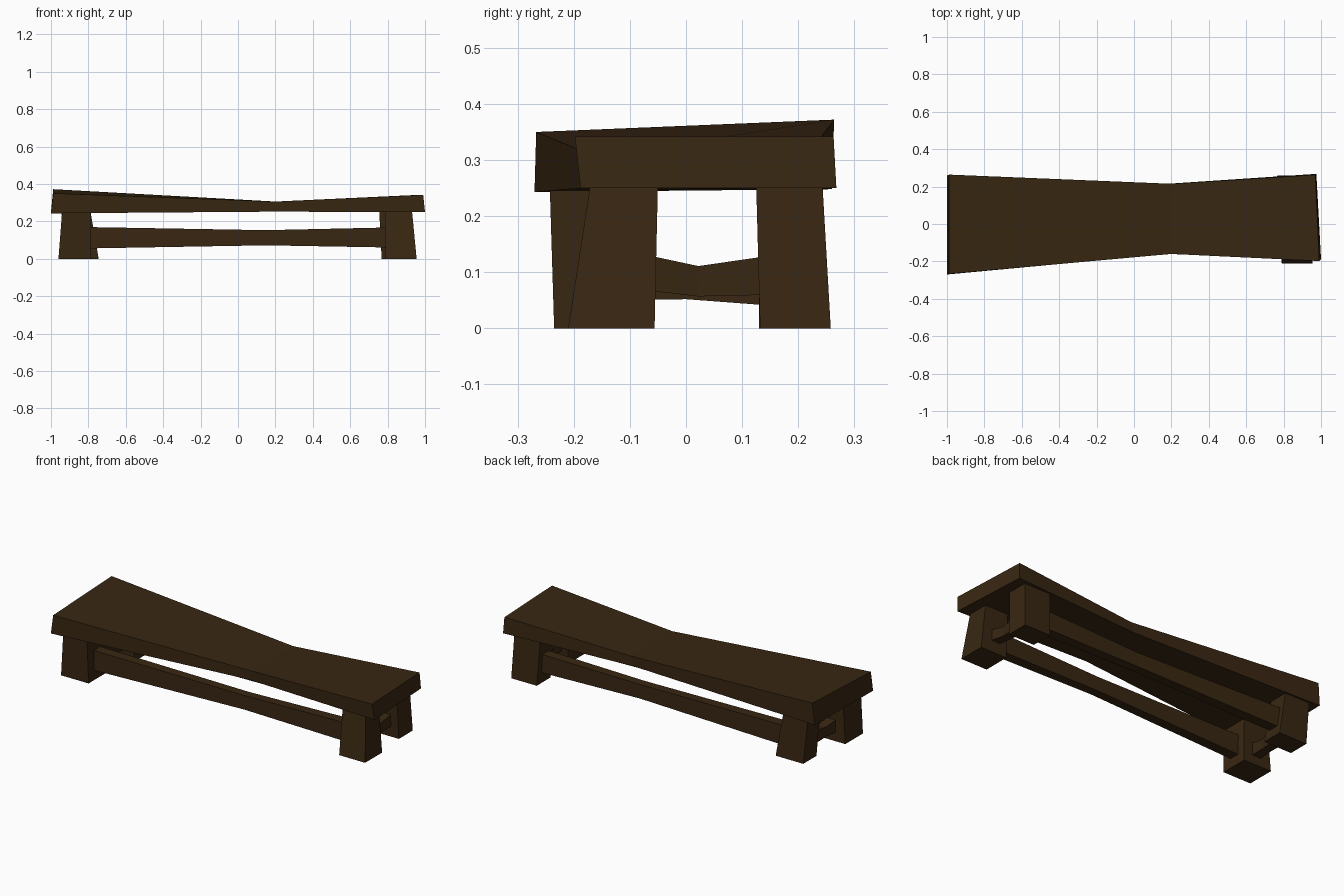
import bpy
import bmesh

if "Cube" in bpy.data.objects:
    bpy.data.objects.remove(bpy.data.objects["Cube"])

wood = bpy.data.materials.new("dark brown wood")
wood.diffuse_color = (0.04, 0.02, 0.006, 1)
wood.use_nodes = True
wood.node_tree.nodes["Principled BSDF"].inputs["Base Color"].default_value = wood.diffuse_color


def loft(name, rings):
    """Closed solid skinned through a row of four-cornered rings."""
    bm = bmesh.new()
    loops = [[bm.verts.new(p) for p in ring] for ring in rings]
    for a, b in zip(loops, loops[1:]):
        for i in range(4):
            j = (i + 1) % 4
            bm.faces.new((a[i], a[j], b[j], b[i]))
    bm.faces.new(loops[0])
    bm.faces.new(loops[-1])
    bmesh.ops.recalc_face_normals(bm, faces=bm.faces)
    me = bpy.data.meshes.new(name)
    bm.to_mesh(me)
    bm.free()
    me.materials.append(wood)
    ob = bpy.data.objects.new(name, me)
    bpy.context.collection.objects.link(ob)
    return ob


def leg(name, foot, head):
    """Tapered leg; foot and head are (x0, x1, y0, y1)."""
    def ring(r, z):
        x0, x1, y0, y1 = r
        return [(x0, y0, z), (x1, y0, z), (x1, y1, z), (x0, y1, z)]
    loft(name, [ring(foot, 0), ring(head, 0.26)])


def rail(name, along_x, stations):
    """Waisted rail; stations are (position, side, half thickness, z0, z1)."""
    rings = []
    for p, s, h, z0, z1 in stations:
        quad = [(s - h, z0), (s + h, z0), (s + h, z1), (s - h, z1)]
        rings.append([(p, q, z) if along_x else (q, p, z) for q, z in quad])
    loft(name, rings)


# Seat slab, pinched off-centre
loft("seat", [
    [(-1.0, -0.27, 0.243), (-1.0, 0.26, 0.248), (-0.988, 0.264, 0.372), (-0.988, -0.267, 0.35)],
    [(0.18, -0.16, 0.252), (0.18, 0.215, 0.252), (0.2, 0.215, 0.306), (0.2, -0.16, 0.306)],
    [(1.0, -0.188, 0.25), (0.975, 0.268, 0.25), (0.97, 0.263, 0.342), (0.99, -0.198, 0.342)],
])

# Four splayed legs
leg("front_left_leg", (-0.96, -0.785, -0.235, -0.075), (-0.94, -0.79, -0.243, -0.08))
leg("front_right_leg", (0.79, 0.955, -0.21, -0.056), (0.785, 0.93, -0.17, -0.05))
leg("back_left_leg", (-0.92, -0.745, 0.13, 0.25), (-0.945, -0.79, 0.13, 0.243))
leg("back_right_leg", (0.768, 0.93, 0.132, 0.258), (0.755, 0.92, 0.125, 0.243))

# Long rails
for name, y0, y1, y2 in (("front_rail", -0.155, -0.135, -0.13),
                         ("back_rail", 0.19, 0.18, 0.19)):
    rail(name, True, [(-0.83, y0, 0.03, 0.055, 0.17),
                      (0.15, y1, 0.025, 0.072, 0.153),
                      (0.83, y2, 0.03, 0.06, 0.168)])

# Short end rails
rail("right_end_rail", False, [(-0.09, 0.86, 0.03, 0.07, 0.135),
                               (0.022, 0.855, 0.025, 0.057, 0.111),
                               (0.16, 0.85, 0.03, 0.06, 0.131)])
rail("left_end_rail", False, [(-0.12, -0.87, 0.03, 0.05, 0.128),
                              (0.0, -0.865, 0.025, 0.052, 0.108),
                              (0.16, -0.85, 0.03, 0.04, 0.125)])
